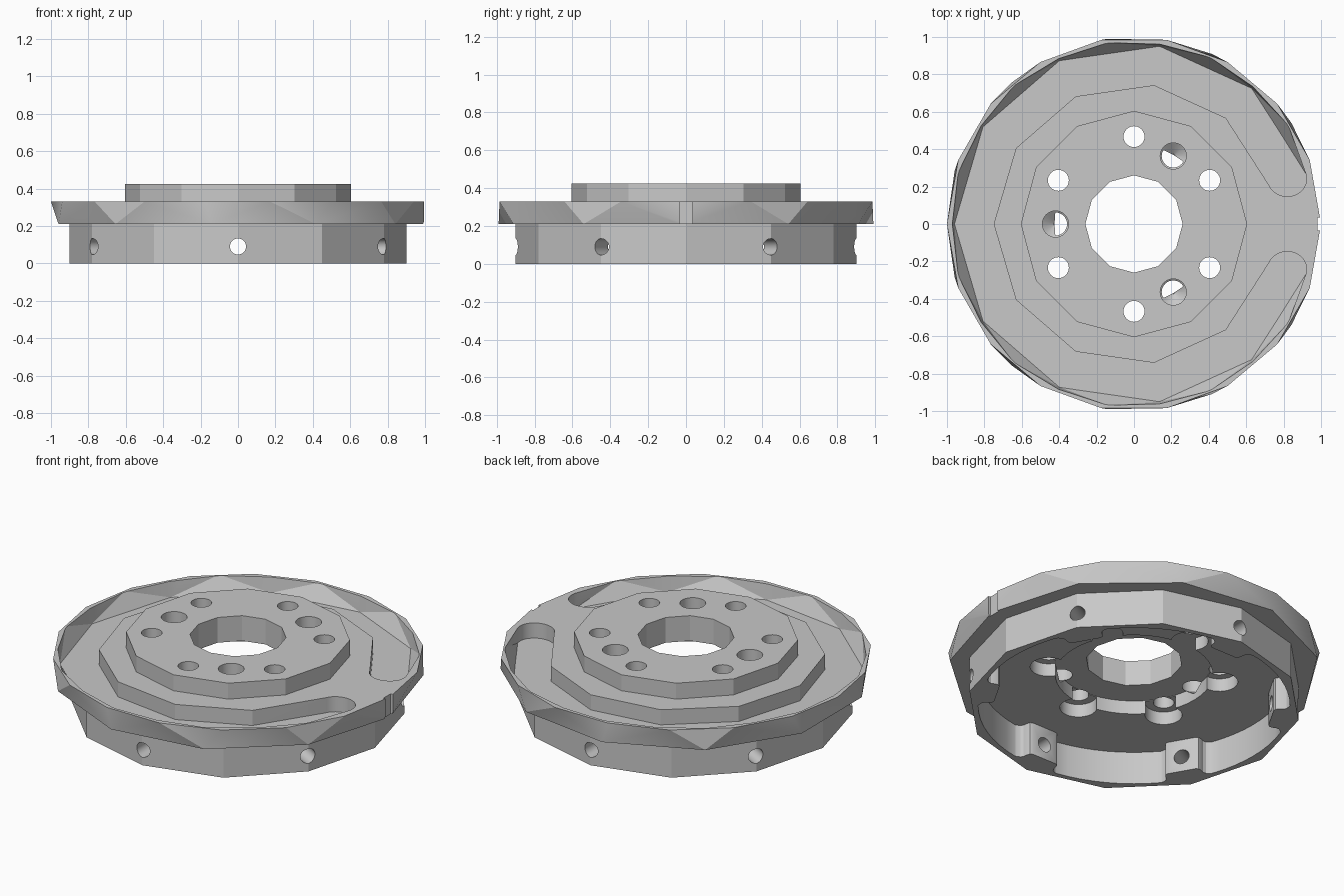
import bpy, bmesh
from math import sin, cos, radians, pi
from mathutils import Matrix

if "Cube" in bpy.data.objects:
    bpy.data.objects.remove(bpy.data.objects["Cube"], do_unlink=True)

grey = bpy.data.materials.new("machined_grey")
grey.use_nodes = True
colour = (0.58, 0.58, 0.58, 1)
grey.diffuse_color = colour
grey.node_tree.nodes["Principled BSDF"].inputs["Base Color"].default_value = colour


def polar(r, deg):
    return (r * cos(radians(deg)), r * sin(radians(deg)))


def ring(r, sides):
    return [polar(r, 360 * i / sides) for i in range(sides)]


def finish(name, bm, matrix):
    bm.transform(matrix)
    bmesh.ops.recalc_face_normals(bm, faces=bm.faces)
    mesh = bpy.data.meshes.new(name)
    bm.to_mesh(mesh)
    bm.free()
    mesh.materials.append(grey)
    obj = bpy.data.objects.new(name, mesh)
    bpy.context.collection.objects.link(obj)
    return obj


def loft(name, low, high, z0, z1, matrix=Matrix()):
    """Closed solid between two outlines with the same number of points."""
    bm = bmesh.new()
    a = [bm.verts.new((x, y, z0)) for x, y in low]
    b = [bm.verts.new((x, y, z1)) for x, y in high]
    bm.faces.new(a[::-1])
    bm.faces.new(b)
    n = len(a)
    for i in range(n):
        j = (i + 1) % n
        if low[i] == high[i] and low[j] == high[j]:
            bm.faces.new((a[i], a[j], b[j], b[i]))
        elif i % 2 == 0:
            bm.faces.new((a[i], a[j], b[j]))
            bm.faces.new((a[i], b[j], b[i]))
        else:
            bm.faces.new((a[i], a[j], b[i]))
            bm.faces.new((a[j], b[j], b[i]))
    return finish(name, bm, matrix)


def prism(name, outline, z0, z1, matrix=Matrix()):
    return loft(name, outline, outline, z0, z1, matrix)


def hole(r, sides, z0, z1, centre=(0, 0)):
    return prism("cutter", ring(r, sides), z0, z1, Matrix.Translation((*centre, 0)))


def hull(name, levels, matrix=Matrix()):
    """Convex solid around outlines stacked at several heights."""
    bm = bmesh.new()
    for outline, z in levels:
        for x, y in outline:
            bm.verts.new((x, y, z))
    bmesh.ops.convex_hull(bm, input=bm.verts)
    return finish(name, bm, matrix)


def combine(target, tool, operation):
    """Boolean the tool into the target, then discard the tool."""
    tool.hide_render = True
    mod = target.modifiers.new("boolean", 'BOOLEAN')
    mod.operation, mod.object, mod.solver = operation, tool, 'EXACT'
    graph = bpy.context.evaluated_depsgraph_get()
    mesh = bpy.data.meshes.new_from_object(target.evaluated_get(graph))
    target.modifiers.clear()
    target.data = mesh
    bpy.data.objects.remove(tool, do_unlink=True)


# Flange: eleven sides below, eighteen above
body = hull("wheel_hub_adapter", [(ring(1.0, 11), 0.21), (ring(1.0, 18), 0.33)])

# Lower skirt and raised hub
combine(body, prism("skirt", ring(0.9, 12), 0, 0.225), 'UNION')
combine(body, prism("hub", ring(0.605, 12), 0.28, 0.425), 'UNION')

# C-shaped groove with round ends, open towards +x
step = 360 / 11
first = step / 2


def groove_outline(outer, bulge):
    pts = []
    for k in range(11):
        # The two ends stay upright so that the caps meet them
        pts.append(polar(outer if 0 < k < 10 else 0.957, first + step * k))
        if k < 10:
            pts.append(polar(bulge, first + step * (k + 0.5)))
    inner = [polar(0.75, first + step * k) for k in range(10, -1, -1)]

    def cap(sign):
        cx, cy = polar(0.8535, first)
        arc = [polar(0.1035, first - 180 * t / 24) for t in range(1, 24)]
        arc = [(cx + x, sign * (cy + 0.9 * y)) for x, y in arc]
        return arc if sign < 0 else arc[::-1]

    return pts + cap(-1) + inner + cap(1)


floor = groove_outline(0.96, 0.96 * cos(radians(first)))
mouth = groove_outline(0.972, 0.98)
combine(body, loft("groove_cutter", floor, mouth, 0.24, 0.335), 'DIFFERENCE')

# Hollow underside, leaving six inward bosses
ceiling = 0.195
recess = 0.275
cavity = prism("cavity", ring(0.84, 72), -0.1, ceiling)
half = [(0.75, 0.08), (0.757, 0.095), (0.775, 0.102), (0.80, 0.105),
        (0.815, 0.115), (0.825, 0.135), (0.83, 0.16), (0.9, 0.17)]
boss = half + [(x, -y) for x, y in half[::-1]]
for i in range(6):
    turn = Matrix.Rotation(radians(30 + 60 * i), 4, 'Z')
    combine(cavity, prism("boss", boss, -0.2, 0.3, turn), 'DIFFERENCE')
combine(body, cavity, 'DIFFERENCE')

# Central recess below and through bore
combine(body, hole(0.425, 48, 0.1, recess), 'DIFFERENCE')
combine(body, hole(0.26, 12, -0.1, 0.6), 'DIFFERENCE')

for i in range(6):
    angle = 30 + 60 * i
    # Bolt hole with a counterbore from below
    spot = polar(0.467, angle)
    combine(body, hole(0.1, 32, 0.1, recess - 0.003, spot), 'DIFFERENCE')
    combine(body, hole(0.056, 32, -0.1, 0.6, spot), 'DIFFERENCE')
    # Radial screw hole through skirt and boss
    aim = (Matrix.Rotation(radians(angle), 4, 'Z') @ Matrix.Translation((0, 0, 0.09))
           @ Matrix.Rotation(pi / 2, 4, 'Y'))
    combine(body, prism("screw_cutter", ring(0.043, 32), 0.6, 1.1, aim), 'DIFFERENCE')

# Three wider blind holes with drilled tips that break into the recess
for angle in (60, 180, 300):
    place = Matrix.Translation((*polar(0.42, angle), 0))
    levels = [(ring(0.01, 32), 0.237), (ring(0.07, 32), 0.281), (ring(0.07, 32), 0.6)]
    combine(body, hull("drill", levels, place), 'DIFFERENCE')

# Index notch in the rim
notch = [(0.98, -0.035), (1.1, -0.035), (1.1, 0.035), (0.98, 0.035)]
combine(body, prism("notch_cutter", notch, 0.15, 0.4), 'DIFFERENCE')

# Smooth the round walls, keep the facets
bpy.ops.object.select_all(action='DESELECT')
body.select_set(True)
bpy.context.view_layer.objects.active = body
bpy.ops.object.shade_smooth_by_angle(angle=radians(26))
